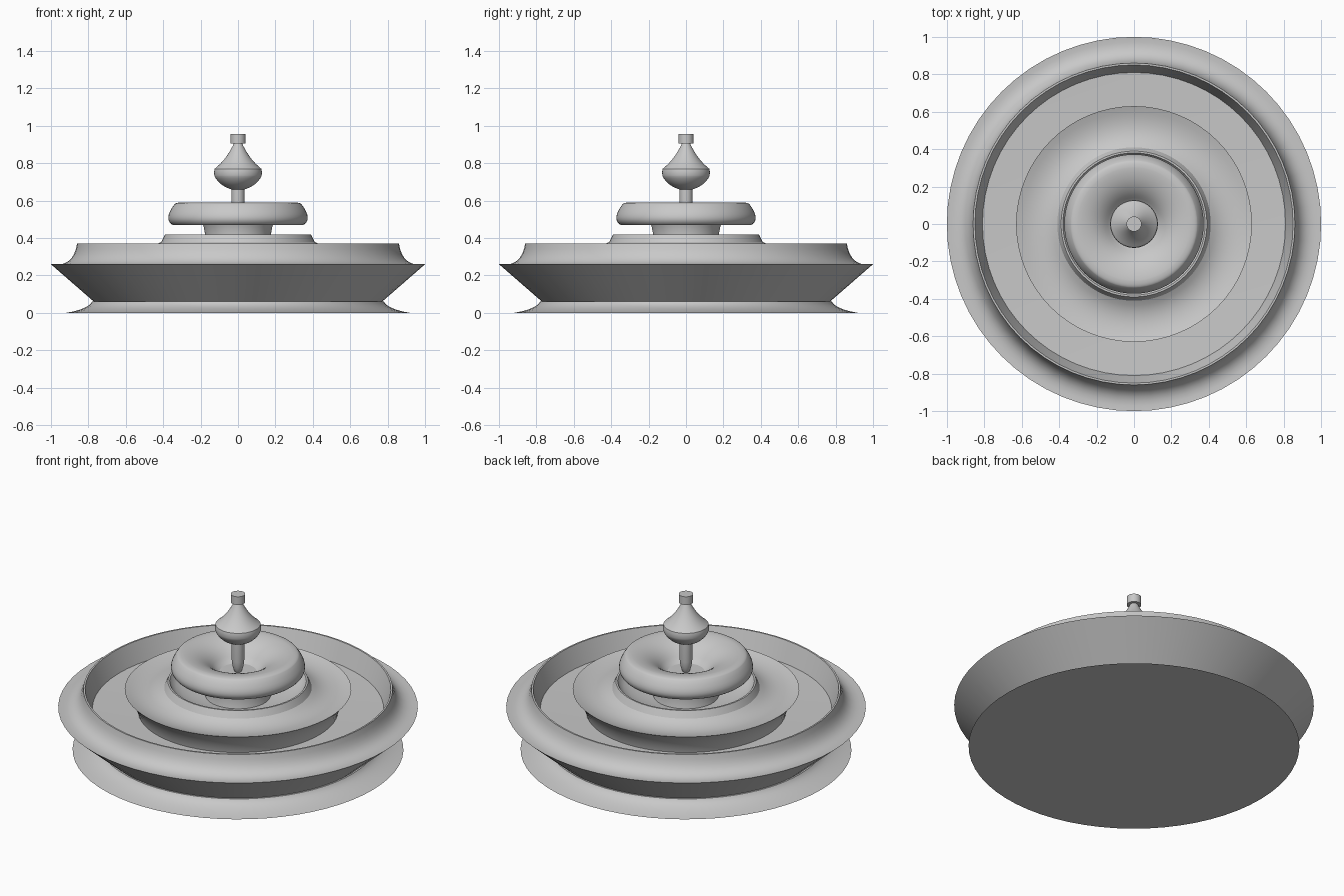
import bpy
import bmesh
import math
from mathutils import Vector

SIDES = 64
BEND_STEPS = 8

cube = bpy.data.objects.get("Cube")
if cube:
    bpy.data.objects.remove(cube, do_unlink=True)

grey = (0.58, 0.58, 0.58, 1)
stone = bpy.data.materials.new("grey_stone")
stone.use_nodes = True
stone.diffuse_color = grey
stone.node_tree.nodes["Principled BSDF"].inputs["Base Color"].default_value = grey


def point(radius, height):
    return Vector((radius, 0, height))


def line(radius, height):
    """Straight profile stroke to a radius and height."""
    return lambda start: [point(radius, height)]


def bend(via, end):
    """Curved profile stroke pulled towards one control point."""
    via, end = point(*via), point(*end)

    def stroke(start):
        fractions = [step / BEND_STEPS for step in range(1, BEND_STEPS + 1)]
        return [start.lerp(via, t).lerp(via.lerp(end, t), t) for t in fractions]
    return stroke


def lathe(name, base_height, *strokes):
    """Draw a profile from the axis outwards and turn it around z."""
    path = [point(0, base_height)]
    for stroke in strokes:
        path.extend(stroke(path[-1]))

    bm = bmesh.new()
    verts = [bm.verts.new(position) for position in path]
    edges = [bm.edges.new(pair) for pair in zip(verts, verts[1:])]
    bmesh.ops.spin(bm, geom=verts + edges, cent=Vector(), axis=Vector((0, 0, 1)),
                   angle=math.tau, steps=SIDES, use_merge=False)
    bmesh.ops.remove_doubles(bm, verts=bm.verts, dist=0.0002)
    bmesh.ops.recalc_face_normals(bm, faces=bm.faces)
    mesh = bpy.data.meshes.new(name)
    bm.to_mesh(mesh)
    bm.free()

    mesh.materials.append(stone)
    obj = bpy.data.objects.new(name, mesh)
    bpy.context.collection.objects.link(obj)
    bpy.ops.object.select_all(action="DESELECT")
    obj.select_set(True)
    bpy.context.view_layer.objects.active = obj
    bpy.ops.object.shade_smooth_by_angle(angle=math.radians(30))


# Wide basin: flared foot, sloping wall, sharp lip, coved rim and dished floor
lathe("lower_basin", 0,
      line(0.92, 0),
      bend(via=(0.8, 0.02), end=(0.78, 0.06)),
      line(0.77, 0.06),
      line(1, 0.26),
      bend(via=(0.88, 0.24), end=(0.86, 0.37)),
      line(0.85, 0.37),
      line(0.81, 0.25),
      line(0, 0.22))

# Middle tier: overhanging saucer with a raised collar and a hollow centre
lathe("middle_basin", 0.2,
      line(0.55, 0.2),
      bend(via=(0.56, 0.3), end=(0.63, 0.37)),
      bend(via=(0.5, 0.32), end=(0.41, 0.38)),
      line(0.39, 0.42),
      line(0.38, 0.42),
      bend(via=(0.35, 0.33), end=(0, 0.32)))

# Short waisted pedestal carrying the top bowl
lathe("pedestal", 0.3,
      line(0.19, 0.3),
      bend(via=(0.16, 0.4), end=(0.19, 0.48)),
      line(0, 0.48))

# Rounded top bowl with a dished centre and a small well
lathe("top_bowl", 0.44,
      line(0.19, 0.47),
      line(0.35, 0.47),
      bend(via=(0.4, 0.5), end=(0.34, 0.58)),
      bend(via=(0.33, 0.59), end=(0.3, 0.59)),
      bend(via=(0.2, 0.58), end=(0.14, 0.51)),
      bend(via=(0.1, 0.46), end=(0, 0.46)))

# Turned finial: pointed stem, bulb and slender neck
lathe("finial", 0.46,
      bend(via=(0.03, 0.48), end=(0.035, 0.55)),
      line(0.035, 0.66),
      bend(via=(0.1, 0.68), end=(0.125, 0.73)),
      bend(via=(0.13, 0.75), end=(0.125, 0.77)),
      bend(via=(0.06, 0.82), end=(0.02, 0.91)),
      line(0, 0.91))

# Flat cap on the finial
lathe("finial_cap", 0.905,
      line(0.04, 0.905),
      line(0.04, 0.955),
      line(0, 0.955))
